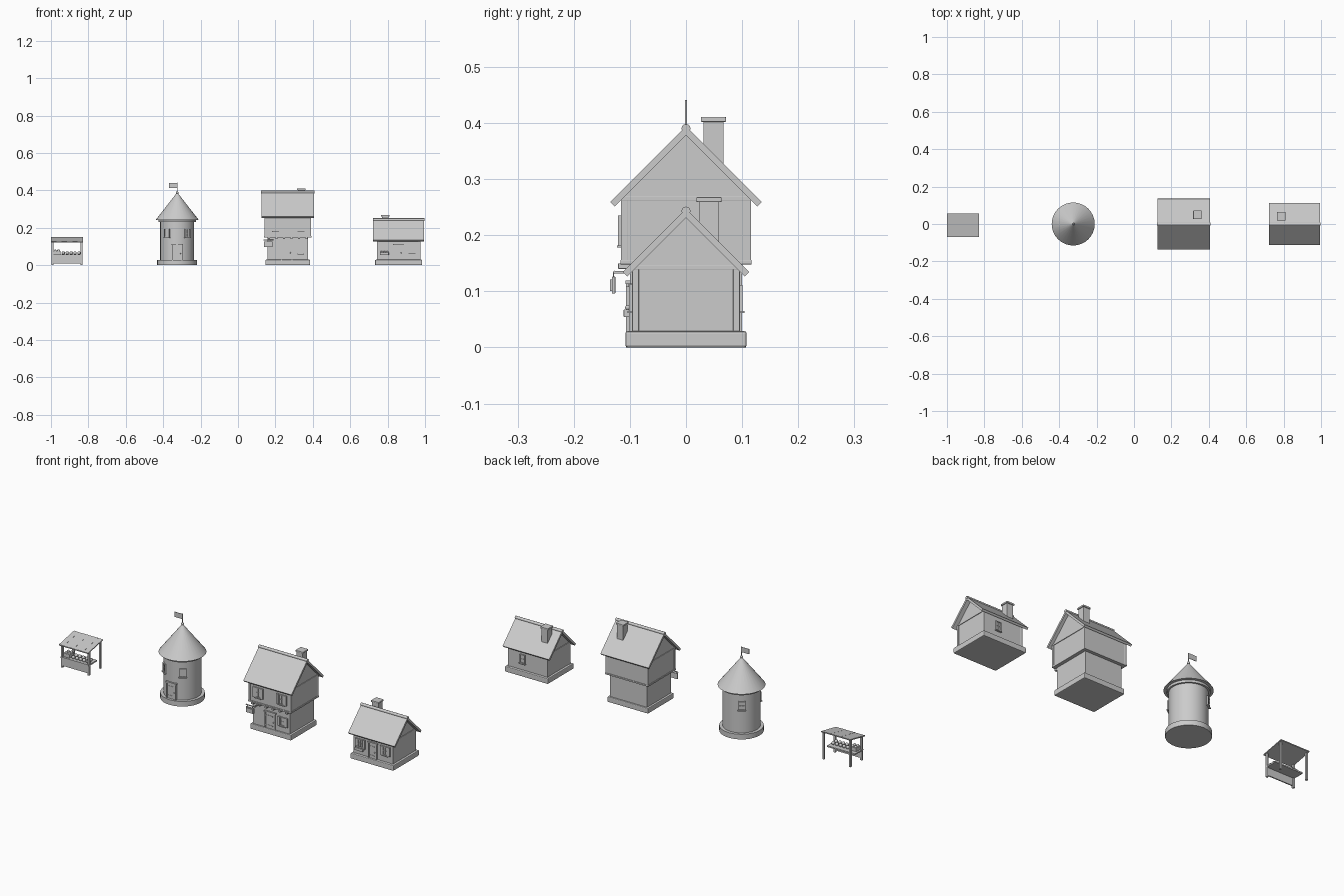
import bpy, bmesh, math
from mathutils import Matrix, Vector

if "Cube" in bpy.data.objects:
    bpy.data.objects.remove(bpy.data.objects["Cube"])

I = Matrix.Identity(4)
T = Matrix.Translation


def finish(name, bm, smooth=False):
    me = bpy.data.meshes.new(name)
    bmesh.ops.recalc_face_normals(bm, faces=bm.faces)
    for f in bm.faces:
        f.smooth = smooth and len(f.verts) <= 4
    bm.to_mesh(me)
    bm.free()
    ob = bpy.data.objects.new(name, me)
    bpy.context.collection.objects.link(ob)
    return ob


def box(name, lo, hi, M=I, bevel=0.0):
    bm = bmesh.new()
    lo, hi = Vector(lo), Vector(hi)
    bmesh.ops.create_cube(bm, size=1)
    for v in bm.verts:
        v.co = Vector(((lo + hi) / 2)[i] + v.co[i] * (hi - lo)[i] for i in range(3))
    if bevel:
        bmesh.ops.bevel(bm, geom=bm.edges[:], offset=bevel, segments=2, profile=0.5, affect='EDGES')
    bm.transform(M)
    return finish(name, bm)


def cone(name, r1, r2, z0, z1, M=I, n=32):
    bm = bmesh.new()
    bmesh.ops.create_cone(bm, cap_ends=True, segments=n, radius1=r1, radius2=r2, depth=z1 - z0)
    bm.transform(M @ T((0, 0, (z0 + z1) / 2)))
    return finish(name, bm, True)


def ball(name, r, pos, M=I):
    bm = bmesh.new()
    bmesh.ops.create_uvsphere(bm, u_segments=12, v_segments=8, radius=r)
    bm.transform(M @ T(pos))
    return finish(name, bm, True)


def prism(name, pts, x0, x1, M=I):
    # profile in y, z extruded along x
    bm = bmesh.new()
    f = bm.faces.new([bm.verts.new((x0, y, z)) for y, z in pts])
    g = bmesh.ops.extrude_face_region(bm, geom=[f])
    for v in g['geom']:
        if isinstance(v, bmesh.types.BMVert):
            v.co.x = x1
    bm.transform(M)
    return finish(name, bm)


def window(name, M, w=0.026, h=0.042, shutters=True, flowers=False):
    # local frame: wall at y = 0, outside is -y, origin at window centre
    a, b, t = w / 2, h / 2, 0.004
    box(name + "_glass", (-a, -0.002, -b), (a, 0.004, b), M)
    for s in (-1, 1):
        box(name + "_jamb", (s * a - t / 2, -0.006, -b), (s * a + t / 2, 0.003, b), M)
        box(name + "_rail", (-a - t / 2, -0.006, s * b - t / 2), (a + t / 2, 0.003, s * b + t / 2), M)
        if shutters:
            c = s * (a + 0.009)
            box(name + "_shutter", (c - 0.006, -0.007, -b - 0.003), (c + 0.006, 0.001, b + 0.003), M)
    box(name + "_mullion", (-0.001, -0.004, -b), (0.001, 0, b), M)
    box(name + "_crossbar", (-a, -0.004, -0.001), (a, 0, 0.001), M)
    box(name + "_sill", (-a - 0.005, -0.009, -b - 0.006), (a + 0.005, 0.002, -b - 0.002), M)
    if flowers:
        box("flower_box", (-a - 0.01, -0.016, -b - 0.013), (a + 0.01, 0, -b + 0.001), M, 0.001)
        for i in range(5):
            ball("flower", 0.0045, (-a - 0.004 + i * (w + 0.008) / 4, -0.009, -b + 0.004), M)


def door(name, M, w=0.046, h=0.078):
    # local frame: bottom centre of the door, outside is -y
    a, t = w / 2, 0.006
    box(name + "_leaf", (-a, -0.003, 0), (a, 0.01, h), M)
    for s in (-1, 1):
        box(name + "_post", (s * a - t / 2, -0.007, 0), (s * a + t / 2, 0.01, h), M)
        box(name + "_strap", (-a + 0.003, -0.0045, h * (0.5 + s * 0.3) - 0.002),
            (a - 0.012, 0, h * (0.5 + s * 0.3) + 0.002), M)
    box(name + "_lintel", (-a - t, -0.008, h), (a + t, 0.01, h + t), M)
    ball(name + "_knob", 0.003, (a - 0.008, -0.005, h * 0.45), M)


def timber(cx, hx, hy, z0, z1, bottom):
    # corner posts and horizontal beams around a storey
    p, e = 0.010, 0.002
    for s in (-1, 1):
        for r in (-1, 1):
            xs = sorted((s * (hx + e), s * (hx - p)))
            ys = sorted((r * (hy + e), r * (hy - p)))
            box("corner_post", (cx + xs[0], ys[0], z0), (cx + xs[1], ys[1], z1), I, 0.001)
    for z in ([z0, z1 - 0.008] if bottom else [z1 - 0.008]):
        box("wall_beam", (cx - hx - 0.003, -hy - 0.003, z), (cx + hx + 0.003, hy + 0.003, z + 0.008), I, 0.001)


def gable(cx, hx, hy, z0, apex, rx, ry):
    # walls with gable, 45 degree roof and ridge pole
    k = 0.0155
    e = apex - k - hy
    prism("gable_wall", [(-hy, z0), (hy, z0), (hy, e), (0, apex - k), (-hy, e)], cx - hx, cx + hx)
    q = k / 2
    prism("roof", [(0, apex), (ry, apex - ry), (ry - q, apex - ry - q), (0, apex - k),
                   (-ry + q, apex - ry - q), (-ry, apex - ry)], cx - rx, cx + rx)
    cone("ridge_pole", 0.008, 0.008, -rx - 0.002, rx + 0.002,
         T((cx, 0, apex - 0.004)) @ Matrix.Rotation(math.pi / 2, 4, 'Y'), 12)


def chimney(x, y, z0, z1):
    box("chimney", (x - 0.018, y - 0.018, z0), (x + 0.018, y + 0.018, z1 - 0.004))
    box("chimney_cap", (x - 0.0225, y - 0.0225, z1 - 0.009), (x + 0.0225, y + 0.0225, z1), I, 0.002)


# cottage
CX = 0.859
box("cottage_base", (CX - 0.126, -0.108, 0), (CX + 0.126, 0.108, 0.029), I, 0.004)
gable(CX, 0.114, 0.094, 0.02, 0.247, 0.136, 0.1125)
timber(CX, 0.114, 0.094, 0.028, 0.147, False)
chimney(0.787, 0.041, 0.16, 0.268)
window("cottage_window", T((0.783, -0.095, 0.088)), flowers=True)
window("cottage_window", T((0.93, -0.095, 0.088)))
door("cottage_door", T((0.857, -0.095, 0.028)), 0.044, 0.08)
window("cottage_back_window", T((0.89, 0.095, 0.088)) @ Matrix.Rotation(math.pi, 4, 'Z'), shutters=False)

# two-storey inn
HX = 0.266
box("inn_base", (HX - 0.119, -0.108, 0), (HX + 0.119, 0.108, 0.029), I, 0.004)
box("inn_ground_floor", (HX - 0.108, -0.1, 0.02), (HX + 0.108, 0.1, 0.152))
gable(HX, 0.123, 0.114, 0.15, 0.394, 0.141, 0.135)
timber(HX, 0.123, 0.114, 0.148, 0.27, True)
chimney(0.339, 0.049, 0.3, 0.411)
for i in range(6):
    x = HX - 0.1 + i * 0.04
    box("joist_end", (x - 0.006, -0.121, 0.14), (x + 0.006, -0.09, 0.15), I, 0.001)
for x in (0.2, 0.337):
    window("inn_upper_window", T((x, -0.114, 0.208)), 0.028, 0.048)
window("inn_lower_window", T((0.335, -0.1, 0.085)))
door("inn_door", T((0.26, -0.1, 0.028)), 0.056, 0.085)
# hanging sign
box("sign_board", (0.138, -0.132, 0.096), (0.184, -0.126, 0.126), I, 0.001)
box("sign_panel", (0.143, -0.135, 0.101), (0.179, -0.131, 0.121))
cone("sign_rod", 0.003, 0.003, 0.136, 0.19,
     T((0, -0.127, 0.134)) @ Matrix.Rotation(math.pi / 2, 4, 'Y'), 8)
box("sign_bracket", (0.183, -0.129, 0.132), (0.188, -0.095, 0.136))
for x in (0.147, 0.175):
    box("sign_hanger", (x - 0.001, -0.13, 0.124), (x + 0.001, -0.128, 0.134))

# round tower
W = T((-0.325, 0, 0))
cone("tower_base", 0.107, 0.107, 0, 0.027, W)
cone("tower_wall", 0.091, 0.091, 0.02, 0.245, W)
cone("tower_eave_ring", 0.1, 0.1, 0.23, 0.243, W)
cone("tower_roof", 0.115, 0.001, 0.242, 0.388, W)
ball("finial", 0.007, (0, 0, 0.388), W)
cone("flag_pole", 0.002, 0.002, 0.38, 0.441, W, 8)
box("flag", (-0.045, -0.001, 0.413), (0, 0.001, 0.44), W)
for ang in (36, -36, 216):
    window("tower_window", W @ Matrix.Rotation(math.radians(ang), 4, 'Z') @ T((0, -0.0905, 0.171)),
           0.03, 0.042, shutters=False)
door("tower_door", W @ T((0, -0.0905, 0.026)), 0.05, 0.082)

# market stall
S = T((-0.914, 0, 0))
for x in (-0.078, 0.078):
    for y, h in ((-0.052, 0.122), (0.042, 0.14)):
        box("stall_post", (x - 0.005, y - 0.005, 0), (x + 0.005, y + 0.005, h), S)
box("stall_counter", (-0.082, -0.06, 0.05), (0.082, 0.01, 0.057), S)
box("stall_front_panel", (-0.078, -0.056, 0.01), (0.078, -0.05, 0.052), S)
roof = [(-0.07, 0.12), (0.055, 0.145), (0.055, 0.15), (-0.07, 0.125)]
prism("stall_roof", roof, -0.085, 0.085, S)
for i in range(0, 6, 2):
    x = -0.085 + i * 0.17 / 6
    prism("roof_stripe", [(y, z + 0.0006) for y, z in roof], x, x + 0.17 / 6, S)
# goods: crate and fruit rows
box("crate", (-0.074, -0.05, 0.057), (-0.036, -0.012, 0.076), S, 0.001)
for i in range(4):
    ball("crate_fruit", 0.007, (-0.064 + (i % 2) * 0.018, -0.04 + (i // 2) * 0.018, 0.077), S)
for i in range(5):
    for y in (-0.042, -0.018):
        ball("fruit", 0.009, (-0.02 + i * 0.021, y, 0.065), S)
